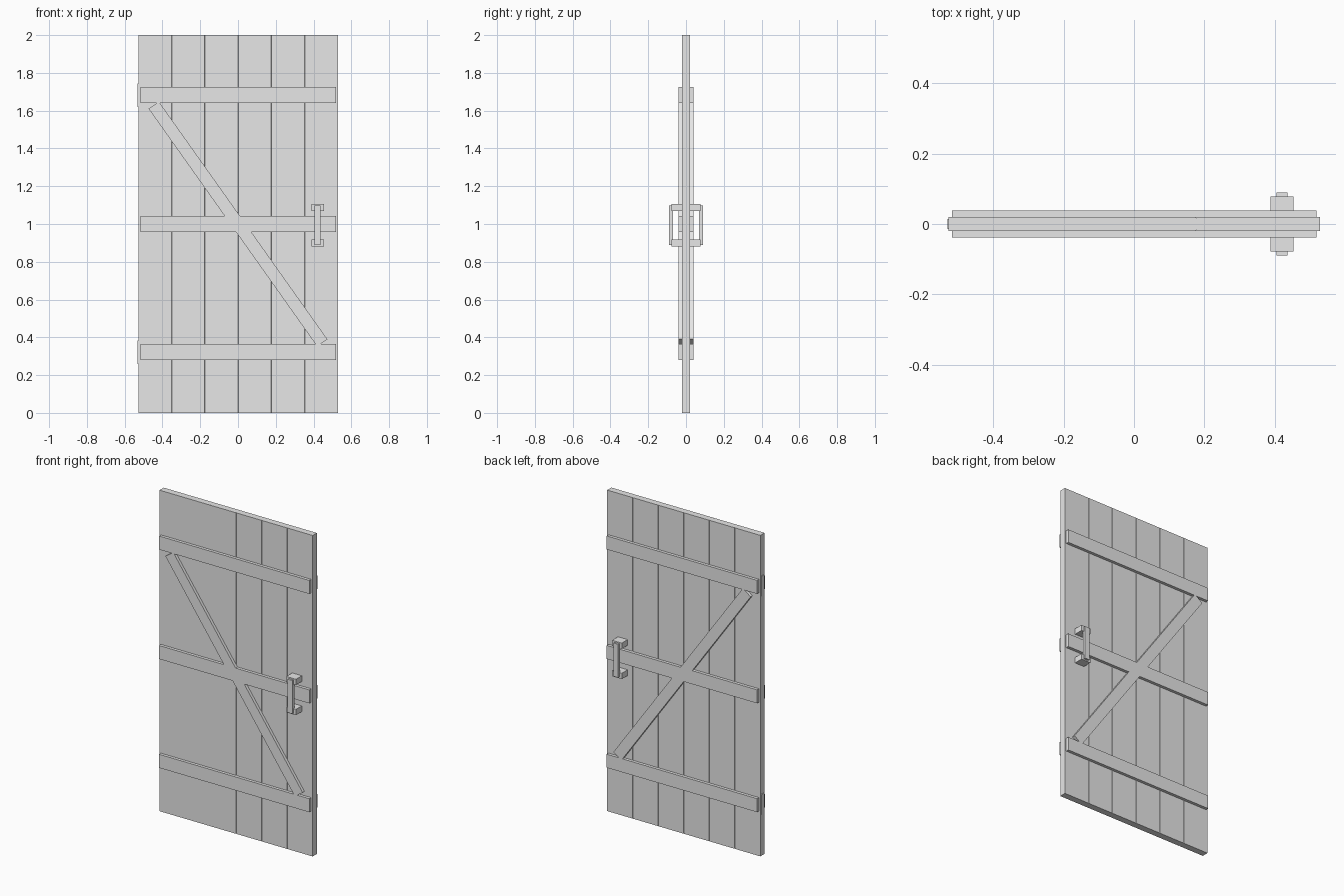
import bpy
import bmesh
from math import atan2, hypot

old = bpy.data.objects.get("Cube")
if old:
    bpy.data.objects.remove(old, do_unlink=True)

# Single flat colour
grey = bpy.data.materials.new("light grey")
grey.use_nodes = True
colour = (0.8, 0.8, 0.8, 1)
grey.diffuse_color = colour
grey.node_tree.nodes["Principled BSDF"].inputs["Base Color"].default_value = colour


def finish(name, bm):
    bmesh.ops.recalc_face_normals(bm, faces=bm.faces)
    mesh = bpy.data.meshes.new(name)
    bm.to_mesh(mesh)
    bm.free()
    mesh.materials.append(grey)
    obj = bpy.data.objects.new(name, mesh)
    bpy.context.collection.objects.link(obj)
    return obj


def box(name, x, y, z):
    """Box from (low, high) ranges on each axis, with its origin at its centre."""
    spans = (x, y, z)
    bm = bmesh.new()
    bmesh.ops.create_cube(bm, size=1)
    bmesh.ops.scale(bm, vec=[b - a for a, b in spans], verts=bm.verts)
    obj = finish(name, bm)
    obj.location = [(a + b) / 2 for a, b in spans]
    return obj


# Plank panel: one outline with fine V grooves on both faces, extruded upward
left, right, half_depth = -0.527, 0.529, 0.0205
planks, groove = 6, 0.0015
front = [(left, -half_depth)]
for i in range(1, planks):
    x = left + (right - left) * i / planks
    front += [(x - groove, -half_depth), (x, -half_depth + 2 * groove), (x + groove, -half_depth)]
front.append((right, -half_depth))
outline = front + [(x, -y) for x, y in reversed(front)]
bm = bmesh.new()
base = bm.faces.new([bm.verts.new((x, y, 0)) for x, y in outline])
extruded = bmesh.ops.extrude_face_region(bm, geom=[base])["geom"]
top = [v for v in extruded if isinstance(v, bmesh.types.BMVert)]
bmesh.ops.translate(bm, vec=(0, 0, 2), verts=top)
finish("plank_panel", bm)

# Horizontal rails, showing on both faces
rail_depth = 0.039
for name, z in (("lower", 0.322), ("middle", 1.0), ("upper", 1.682)):
    box(name + "_rail", (-0.517, 0.519), (-rail_depth, rail_depth), (z - 0.042, z + 0.042))

# Diagonal brace, flush with the rails
run, rise = 0.446, 0.629
half = hypot(run, rise)
brace = box("diagonal_brace", (-half, half), (-rail_depth, rail_depth), (-0.033, 0.033))
brace.location = (0, 0, 1)
brace.rotation_euler.y = atan2(rise, run)

# Pull handles, one on each face
for side, s in (("front", -1), ("back", 1)):
    def span(near, far):
        return tuple(sorted((s * near, s * far)))
    box(side + "_handle_bar", (0.405, 0.437), span(0.07, 0.0895), (0.89, 1.098))
    for end, z in (("lower", 0.9), ("upper", 1.088)):
        box(f"{side}_handle_{end}_mount", (0.388, 0.454), span(0.02, 0.078), (z - 0.018, z + 0.018))

# Thin hinge plates on the hinge edge
for name, z in (("lower", 0.322), ("upper", 1.682)):
    box(name + "_hinge_plate", (-0.531, -0.52), (-0.014, 0.014), (z - 0.062, z + 0.062))
